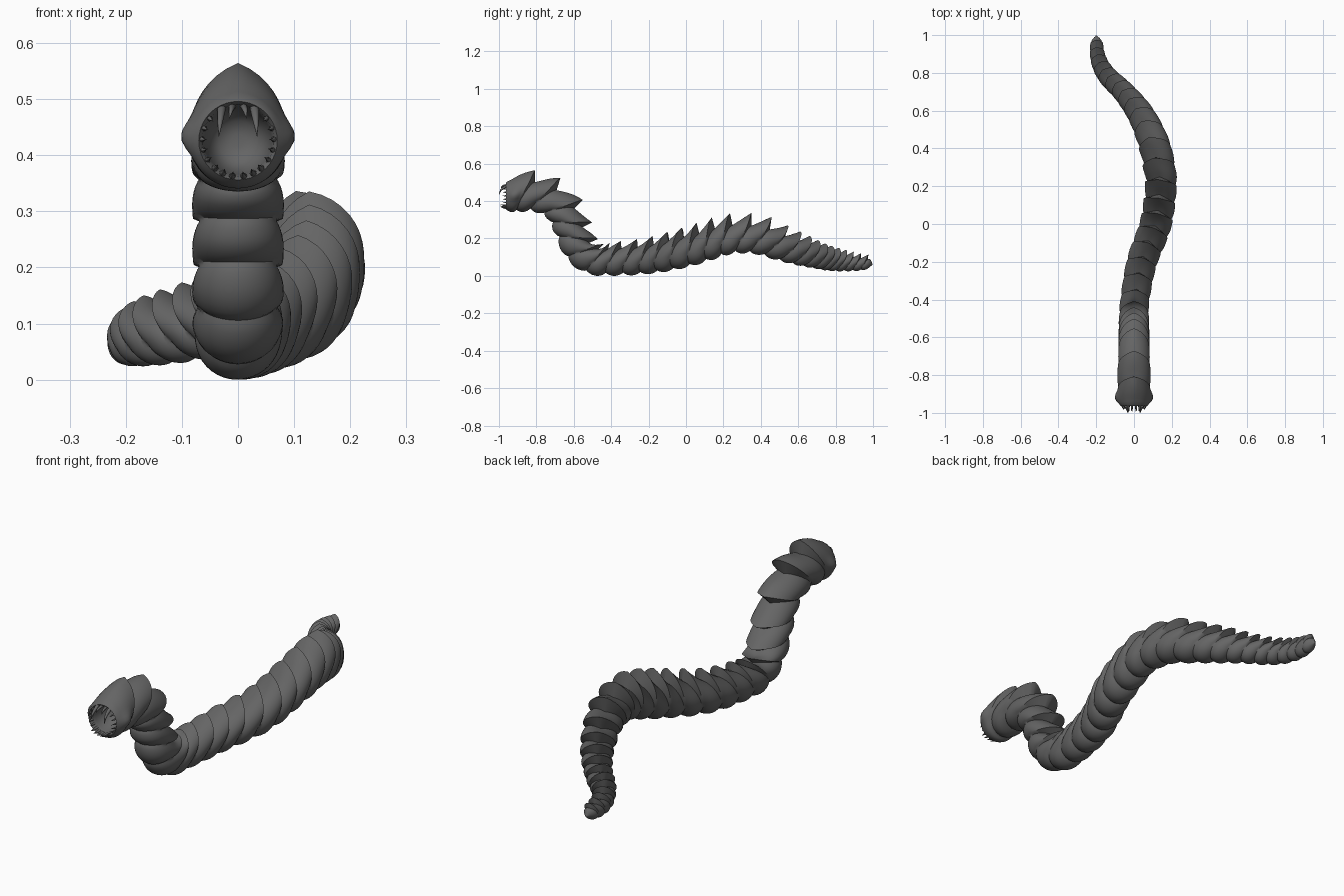
import bpy, bmesh, math
from mathutils import Vector

if "Cube" in bpy.data.objects:
    bpy.data.objects.remove(bpy.data.objects["Cube"])

# spine stations: x, y, z, radius, dorsal crest height
SPINE = [
    (0, -.955, .425, .086, .05), (0, -.85, .427, .088, .05), (0, -.755, .405, .083, .055),
    (0, -.675, .345, .08, .05), (0, -.62, .24, .08, .045), (0, -.575, .145, .081, .035),
    (0, -.50, .088, .08, .03), (.005, -.40, .079, .077, .03), (.042, -.20, .092, .08, .04),
    (.115, 0, .13, .083, .05), (.145, .2, .187, .081, .058), (.138, .3, .199, .08, .06),
    (.118, .4, .188, .079, .06), (.08, .5, .155, .074, .05), (.025, .6, .122, .067, .043),
    (-.055, .7, .094, .057, .034), (-.145, .79, .074, .05, .03), (-.19, .88, .064, .041, .025),
    (-.2, .998, .060, .03, .016)]
AROUND = 40


def catmull(a, b, c, d, t):
    return tuple(.5 * (2*q + (r-p)*t + (2*p-5*q+4*r-s)*t*t + (3*q-p-3*r+s)*t**3)
                 for p, q, r, s in zip(a, b, c, d))


# dense spine with running length
ext = [tuple(2*a-b for a, b in zip(SPINE[0], SPINE[1]))] + SPINE + \
      [tuple(2*a-b for a, b in zip(SPINE[-1], SPINE[-2]))]
dense = [catmull(*ext[i:i+4], k/24) for i in range(len(ext)-3) for k in range(24)] + [SPINE[-1]]
run = [0.0]
for a, b in zip(dense, dense[1:]):
    run.append(run[-1] + (Vector(b[:3]) - Vector(a[:3])).length)
TOTAL = run[-1]


def spine(s):
    s = min(max(s, 0), TOTAL)
    i = next((k for k in range(len(run)-1) if run[k+1] >= s), len(run)-2)
    f = (s-run[i]) / (run[i+1]-run[i])
    return [p + (q-p)*f for p, q in zip(dense[i], dense[i+1])]


def frame(s):
    p = spine(s)
    t = (Vector(spine(s+.025)[:3]) - Vector(spine(s-.025)[:3])).normalized()
    up = (Vector((0, 0, 1)) - t*t.z).normalized()
    side = up.cross(t)
    roll = .2*math.exp(-((p[1]-.35)/.25)**2)     # the hump rolls slightly inward
    if side.x > 0:
        roll = -roll
    up, side = up*math.cos(roll) + side*math.sin(roll), side*math.cos(roll) - up*math.sin(roll)
    return Vector(p[:3]), t, up, side, p[3], p[4]


def skin(bm, rings):
    n = len(rings[0])
    vs = [[bm.verts.new(p) for p in r] for r in rings]
    for a, b in zip(vs, vs[1:]):
        for j in range(n):
            bm.faces.new((a[j], a[(j+1) % n], b[(j+1) % n], b[j]))
    bm.faces.new(vs[0])
    bm.faces.new(vs[-1])


grey = bpy.data.materials.new("dark_grey")
grey.diffuse_color = (.13, .13, .13, 1)
grey.use_nodes = True
grey.node_tree.nodes["Principled BSDF"].inputs["Base Color"].default_value = grey.diffuse_color


def finish(bm, name, angle):
    bmesh.ops.remove_doubles(bm, verts=bm.verts, dist=.00005)
    bmesh.ops.recalc_face_normals(bm, faces=bm.faces)
    me = bpy.data.meshes.new(name)
    bm.to_mesh(me)
    bm.free()
    me.materials.append(grey)
    ob = bpy.data.objects.new(name, me)
    bpy.context.collection.objects.link(ob)
    bpy.ops.object.select_all(action='DESELECT')
    ob.select_set(True)
    bpy.context.view_layer.objects.active = ob
    bpy.ops.object.shade_smooth_by_angle(angle=math.radians(angle))


# mouth cavity, from throat out to the lip (same winding as the body rings)
turn = 1 if frame(0)[3].x > 0 else -1
rings = [[Vector((turn*r*math.sin(2*math.pi*j/AROUND), y, .426 + r*math.cos(2*math.pi*j/AROUND)))
          for j in range(AROUND)]
         for y, r in ((-.85, .012), (-.855, .035), (-.88, .052),
                      (-.93, .06), (-.955, .064), (-.963, .070))]

# overlapping body segments, each with a round belly and a swept-back crest
weights = [.88, 1.05, 1.1] + [.92]*5 + [.95]*11 + [.8, .72, .65, .6, .55, .52, .5, .47, .45, .42]
unit = TOTAL / sum(weights)
s0 = 0
for i, w in enumerate(weights):
    length = w*unit
    for t in (.07, .16, .27, .4, .53, .67, .8, .92, 1):
        if i == 0 and t == .07:
            t = 0
        ring = []
        c, tan, up, side, R, H = frame(s0 + t*length)
        for j in range(AROUND):
            th = 2*math.pi*j/AROUND
            d = min(th, 2*math.pi-th)
            top = ((1+math.cos(th))/2)**1.4
            crest = max(0, 1-d/1.9)**1.3
            belly = .79 + .23*math.sin(math.pi*t)**.7
            back = .82 + .18*t**.8
            r = R*(belly*(1-top) + back*top) + H*crest*t**1.3
            if i == 0:      # cheek points and full lip on the head
                r = R*(.9 + .08*math.sin(math.pi*t)) + (H+R*.1)*crest*t**1.2
                r -= R*.08*max(0, math.sin(2*d))*t
                r += .014*math.exp(-((d-1.5)/.3)**2)*math.sin(math.pi*min(1, t*1.1))
            lean = (R*(.3*math.cos(th) + .45*crest) - .012)*(t if i == 0 else 1)
            lean += .12*H*crest*t*t
            if i == len(weights)-1:   # tail tip closes to a point
                r *= max(.05, 1-t**2)
                lean *= 1-t
            ring.append(c + tan*lean + (up*math.cos(th) + side*math.sin(th))*r)
        rings.append(ring)
    s0 += length
bm = bmesh.new()
skin(bm, rings)
finish(bm, "segmented_body", 50)


# teeth: tapered cones curving inward
def tooth(bm, base, tip, r, bend):
    axis = (tip-base).normalized()
    u = axis.orthogonal().normalized()
    v = axis.cross(u)
    rs = []
    for k in range(6):
        t = k/5
        c = base.lerp(tip, t) + bend*math.sin(math.pi*t)
        q = r*(1-t**1.6)+.0004
        rs.append([c + (u*math.cos(a*math.pi/4) + v*math.sin(a*math.pi/4))*q for a in range(8)])
    skin(bm, rs)


bm = bmesh.new()
for sgn in (-1, 1):
    # upper fangs
    for x, drop, r, y in ((.029, .060, .008, -1), (.010, .028, .006, -.99)):
        tooth(bm, Vector((sgn*x, -.945, .487)), Vector((sgn*(x+.005), y, .494-drop)), r,
              Vector((0, -.012, .004)))
    # small teeth around the lip
    for k, deg in enumerate((52, 70, 88, 105, 122, 140, 155, 171)):
        a = math.radians(deg)
        out = Vector((sgn*math.sin(a), 0, math.cos(a)))
        c = Vector((0, 0, .426))
        tooth(bm, c + out*.064 + Vector((0, -.945, 0)),
              c + out*.056 + Vector((0, -.982 - .012*(k > 4), 0)),
              .006 if k > 4 else .0048, out*.004)
finish(bm, "teeth", 60)
